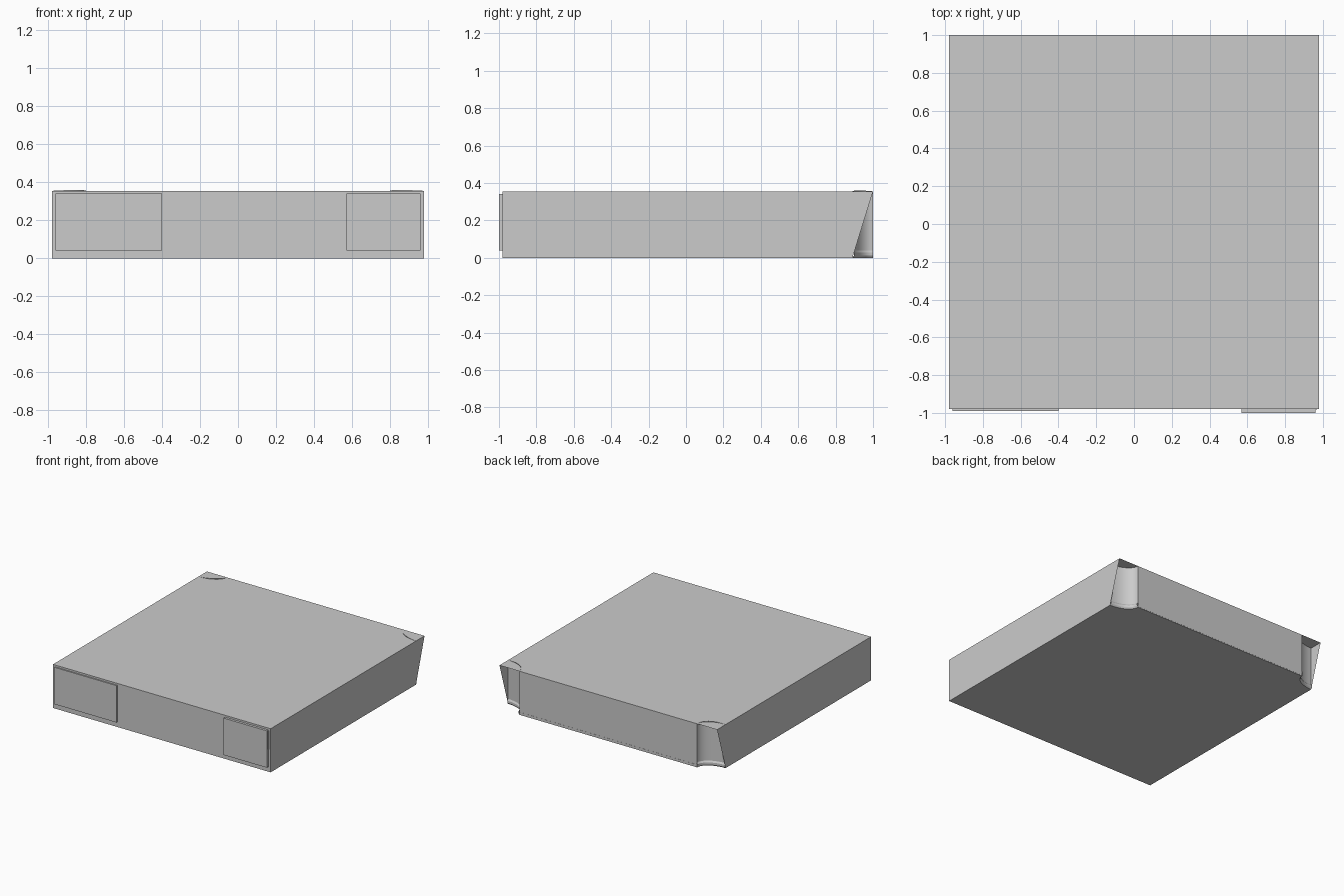
import bpy, bmesh, math
from mathutils import Vector

if "Cube" in bpy.data.objects:
    bpy.data.objects.remove(bpy.data.objects["Cube"])

W, FRONT, BACK, H = 0.98, -0.98, 1.0, 0.355   # casing half width, depth range, height
NX, NY = 0.18, 0.11                           # size of rear corner scoops
STEPS = 10


def finish(name, bm):
    mesh = bpy.data.meshes.new(name)
    bm.to_mesh(mesh)
    bm.free()
    ob = bpy.data.objects.new(name, mesh)
    bpy.context.collection.objects.link(ob)
    return ob


def face(bm, pts, out):
    """Add a face whose normal points towards 'out'."""
    f = bm.faces.new([bm.verts.new(p) for p in pts])
    f.normal_update()
    if f.normal.dot(Vector(out)) < 0:
        f.normal_flip()
    return f


def scoop(side, grow=0.0):
    """Concave quarter curve from the side wall to the back wall."""
    pts = []
    for i in range(STEPS + 1):
        a = math.pi / 2 * i / STEPS
        pts.append((side * (W - (NX - grow) * math.sin(a)),
                    BACK - (NY - grow) * math.cos(a)))
    return pts


def box(name, x0, x1, y0, y1, z0, z1):
    bm = bmesh.new()
    bmesh.ops.create_cube(bm, size=1)
    for v in bm.verts:
        v.co = ((x0 + x1) / 2 + v.co.x * (x1 - x0),
                (y0 + y1) / 2 + v.co.y * (y1 - y0),
                (z0 + z1) / 2 + v.co.z * (z1 - z0))
    return finish(name, bm)


# Casing: top sheet, front, raked sides, back wall, bottom with scooped corners
bm = bmesh.new()
face(bm, [(-W, FRONT, H), (W, FRONT, H), (W, BACK, H), (-W, BACK, H)], (0, 0, 1))
face(bm, [(-W, FRONT, 0), (W, FRONT, 0), (W, FRONT, H), (-W, FRONT, H)], (0, -1, 0))
for s in (-1, 1):
    face(bm, [(s * W, FRONT, 0), (s * W, BACK - NY, 0), (s * W, BACK, H), (s * W, FRONT, H)],
         (s, 0, 0))
b = W - NX
face(bm, [(-b, BACK, 0), (b, BACK, 0), (b, BACK, H), (-b, BACK, H)], (0, 1, 0))
outline = [(-W, FRONT), (W, FRONT)] + scoop(1) + scoop(-1)[::-1]
face(bm, [(x, y, 0) for x, y in outline], (0, 0, -1))
bmesh.ops.remove_doubles(bm, verts=bm.verts, dist=1e-5)
finish("casing", bm)

# Scooped rear corner walls, with a rounded foot rim and a slightly arched top
for s, side in ((-1, "left"), (1, "right")):
    bm = bmesh.new()
    rows = []
    for z, grow in ((0, 0), (0.012, 0.008), (0.028, 0.008), (0.04, 0), (H, 0)):
        row = []
        for i, (x, y) in enumerate(scoop(s, grow)):
            arch = 0.005 * math.sin(math.pi * i / STEPS) if z == H else 0
            row.append(bm.verts.new((x, y, z + arch)))
        rows.append(row)
    for r0, r1 in zip(rows, rows[1:]):
        for i in range(STEPS):
            f = bm.faces.new((r0[i], r0[i + 1], r1[i + 1], r1[i]))
            f.normal_update()
            if f.normal.dot(Vector((s, 1, 0))) < 0:
                f.normal_flip()
            f.smooth = True
    ob = finish("rear_corner_" + side, bm)
    bpy.context.view_layer.objects.active = ob
    ob.select_set(True)
    bpy.ops.object.shade_smooth_by_angle(angle=math.radians(25))
    ob.select_set(False)

# Thin lip along the foot of the back wall
box("rear_lip", -b, b, BACK - 0.01, BACK + 0.001, 0.005, 0.022)

# Raised front panels and the thin edge beside the right one
box("front_panel_left", -0.96, -0.40, -0.99, FRONT, 0.04, 0.34)
box("front_panel_right", 0.57, 0.96, -1.0, FRONT, 0.04, 0.34)
box("panel_edge", 0.955, 0.966, -0.986, FRONT, 0.185, 0.335)
